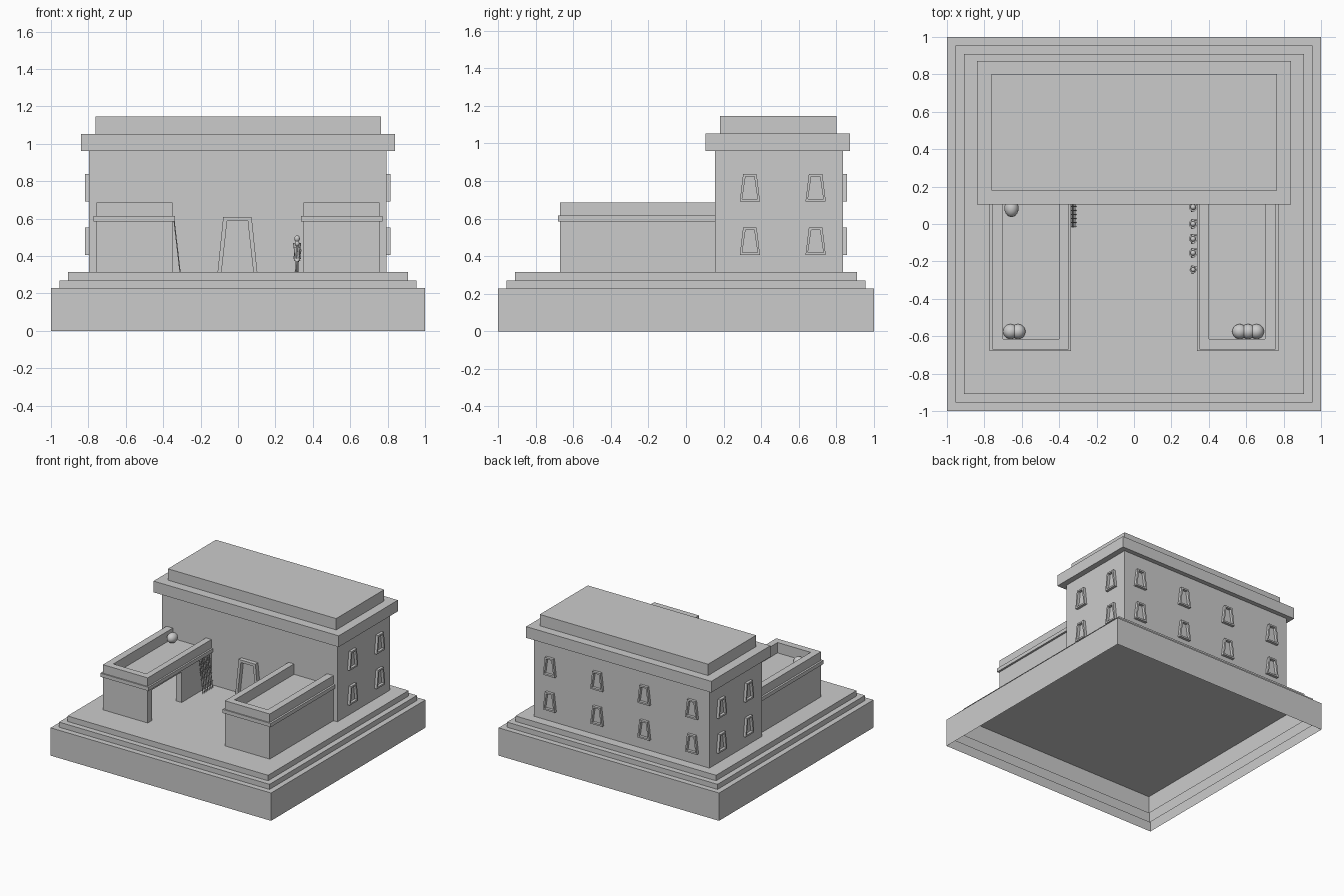
import bpy, bmesh, math
from mathutils import Vector

if "Cube" in bpy.data.objects:
    bpy.data.objects.remove(bpy.data.objects["Cube"])

stone = bpy.data.materials.new("grey stone")
stone.diffuse_color = (0.6, 0.6, 0.6, 1)
stone.use_nodes = True
stone.node_tree.nodes["Principled BSDF"].inputs["Base Color"].default_value = stone.diffuse_color


def finish(name, bm, recalc=True):
    if recalc:
        bmesh.ops.recalc_face_normals(bm, faces=bm.faces)
    me = bpy.data.meshes.new(name)
    bm.to_mesh(me)
    bm.free()
    me.materials.append(stone)
    ob = bpy.data.objects.new(name, me)
    bpy.context.collection.objects.link(ob)
    return ob


def add_box(bm, x, y, z):
    vs = bmesh.ops.create_cube(bm, size=1)["verts"]
    for v in vs:
        v.co = Vector([(r[0] + r[1]) / 2 + c * (r[1] - r[0]) for c, r in zip(v.co, (x, y, z))])


def box(name, x, y, z, open_bottom=False):
    bm = bmesh.new()
    add_box(bm, x, y, z)
    if open_bottom:
        bm.normal_update()
        low = [f for f in bm.faces if f.calc_center_median().z < z[0] + 1e-4]
        bmesh.ops.delete(bm, geom=low, context='FACES_ONLY')
    return finish(name, bm, not open_bottom)


def rod(bm, a, b, r1, r2=None, seg=8):
    a, b = Vector(a), Vector(b)
    d = b - a
    vs = bmesh.ops.create_cone(bm, cap_ends=True, segments=seg, radius1=r1,
                               radius2=r1 if r2 is None else r2, depth=d.length)["verts"]
    q = d.to_track_quat('Z', 'Y')
    for v in vs:
        v.co = q @ v.co + (a + b) / 2


def ball(bm, c, r, scale=(1, 1, 1), seg=20):
    vs = bmesh.ops.create_uvsphere(bm, u_segments=seg, v_segments=seg // 2, radius=r)["verts"]
    for v in vs:
        v.co = Vector([k * s for k, s in zip(v.co, scale)]) + Vector(c)


def smooth(ob):
    for p in ob.data.polygons:
        p.use_smooth = True


def frame(name, place, z0, z1, wb, wt, t, depth, sill):
    """Tapered frame on a wall; place(u, z, d) maps wall coordinates to space."""
    bm = bmesh.new()
    outer = [(-wb, z0), (-wt, z1), (wt, z1), (wb, z0)]
    zb = z0 + t if sill else z0
    inner = [(-wb + t, zb), (-wt + t, z1 - t), (wt - t, z1 - t), (wb - t, zb)]
    ring = [[bm.verts.new(place(u, z, d)) for u, z in loop]
            for d in (0, depth) for loop in (outer, inner)]
    for i in range(4 if sill else 3):
        j = (i + 1) % 4
        o0, i0, o1, i1 = ring
        for q in ((o1[i], o1[j], i1[j], i1[i]), (o0[i], o0[j], o1[j], o1[i]),
                  (i0[i], i0[j], i1[j], i1[i]), (o0[i], o0[j], i0[j], i0[i])):
            bm.faces.new(q)
    return finish(name, bm)


# stepped platform: three overlapping slabs, open underneath
for i, (r, z0, z1) in enumerate(((1, 0, .228), (.955, .042, .27), (.91, .085, .315))):
    box("platform_step_%d" % (i + 1), (-r, r), (-r, r), (z0, z1), True)

# main building
F = .315
box("main_hall", (-.797, .793), (.155, .835), (F, .96))
box("cornice", (-.84, .84), (.105, .872), (.96, 1.052))
box("roof_block", (-.762, .765), (.18, .802), (1.052, 1.145))

# door and windows
frame("door_frame", lambda u, z, d: (u - .003, .155 - d, z), F, .608, .106, .076, .021, .035, False)
for z0 in (.405, .69):
    for s, wall in ((-1, -.797), (1, .793)):
        for y in (.34, .69):
            frame("side_window", lambda u, z, d: (wall + s * d, y + u, z),
                  z0, z0 + .148, .054, .036, .013, .022, True)
    for x in (-.645, -.212, .215, .645):
        frame("back_window", lambda u, z, d: (x + u, .835 + d, z),
              z0, z0 + .148, .054, .036, .013, .022, True)

# side wings with a sunken roof, a moulding and an opening to the court
for s, side in ((-1, "left"), (1, "right")):
    def span(a, b):
        return tuple(sorted((s * a, s * b)))
    bm = bmesh.new()
    add_box(bm, span(.70, .757), (-.615, .155), (F, .685))
    add_box(bm, span(.35, .757), (-.67, -.615), (F, .685))
    add_box(bm, span(.35, .40), (-.615, .155), (.565, .685))
    add_box(bm, span(.35, .40), (-.23, .155), (F, .565))
    add_box(bm, span(.40, .70), (-.615, .155), (.57, .60))
    finish(side + "_wing", bm)
    bm = bmesh.new()
    add_box(bm, span(.757, .773), (-.67, .155), (.585, .615))
    add_box(bm, span(.336, .35), (-.67, .155), (.585, .615))
    add_box(bm, span(.336, .773), (-.68, -.67), (.585, .615))
    finish(side + "_wing_moulding", bm)

# round jars on the wing roofs
bm = bmesh.new()
for x in (-.66, -.62, .565, .61, .655):
    ball(bm, (x, -.575, .602), .04)
ball(bm, (-.655, .085, .645), .04, (.95, 1.2, 1))
smooth(finish("roof_jars", bm))

# leaning rack of poles
bm = bmesh.new()
for i in range(7):
    y = -.012 + i * .021
    rod(bm, (-.31, y, F), (-.343, y, .60), .003, seg=6)
for t in (.2, .4, .6, .8):
    x, z = -.31 - .033 * t, F + .285 * t
    rod(bm, (x, -.02, z), (x, .122, z), .003, seg=6)
finish("pole_rack", bm)

# row of standing statues with staffs
for y, k in ((.09, 1), (0, 1), (-.08, 1), (-.155, 1), (-.245, .85)):
    bm = bmesh.new()
    X = .316

    def p(dx, dy, h):
        return (X + dx * k, y + dy * k, F + h * k)
    for e in (-1, 1):
        rod(bm, p(0, e * .009, 0), p(0, e * .009, .09), .007 * k, .01 * k)
        rod(bm, p(0, e * .02, .15), p(-.006, e * .022, .085), .007 * k, .005 * k)
    rod(bm, p(0, 0, .07), p(0, 0, .105), .02 * k, .015 * k, 12)
    rod(bm, p(0, 0, .105), p(0, 0, .155), .015 * k, .022 * k, 12)
    rod(bm, p(0, 0, .15), p(0, 0, .17), .008 * k)
    ball(bm, p(0, 0, .178), .015 * k, (1, 1, 1.15), 12)
    rod(bm, p(-.01, .022, 0), p(.022, .022, .12), .003 * k, seg=6)
    smooth(finish("statue", bm))
for ob in bpy.data.objects:
    ob.select_set(ob.name.startswith("statue"))
    if ob.select_get():
        bpy.context.view_layer.objects.active = ob
bpy.ops.object.shade_smooth_by_angle(angle=math.radians(40))
